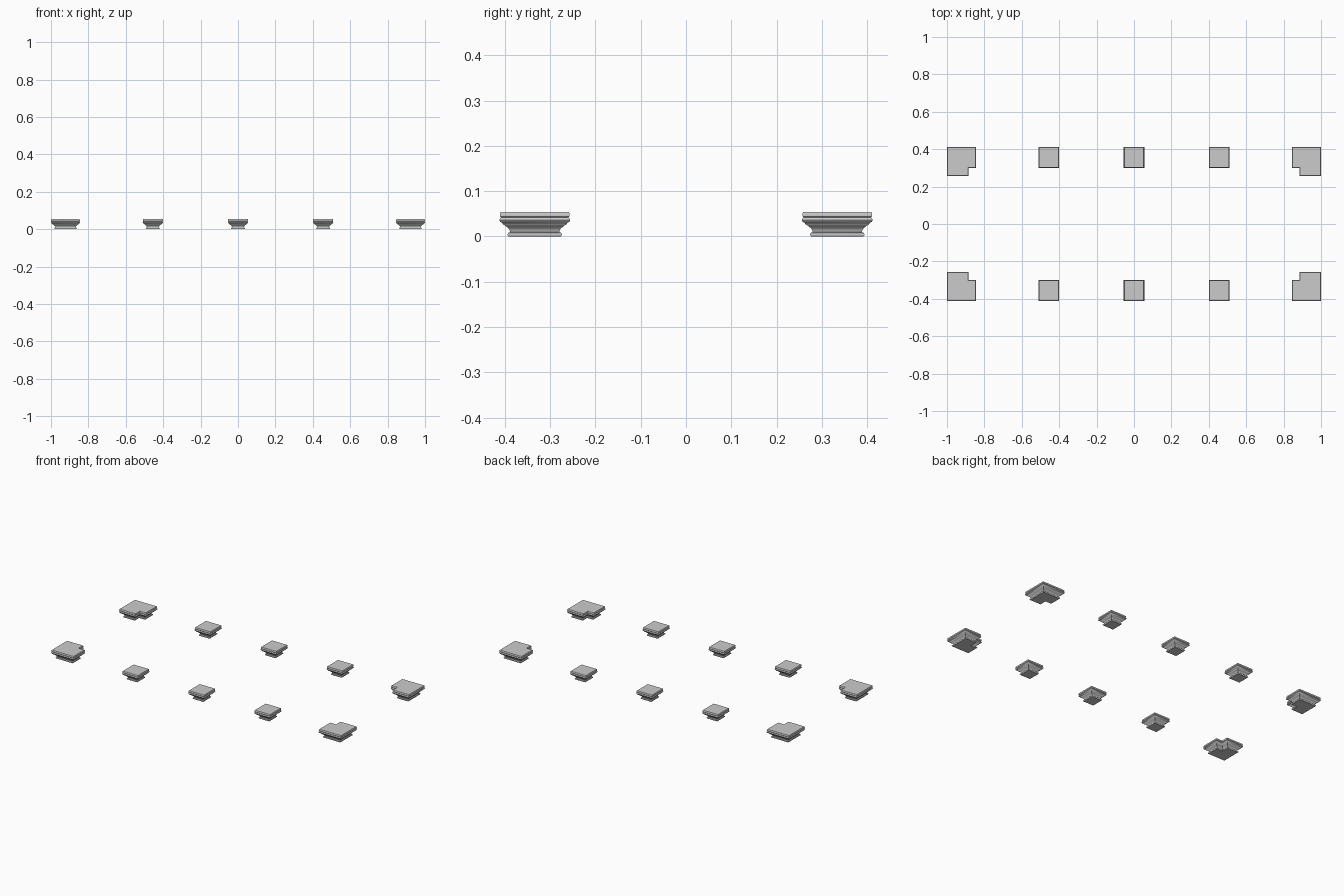
import bpy, bmesh, math
from mathutils import Vector

if "Cube" in bpy.data.objects:
    bpy.data.objects.remove(bpy.data.objects["Cube"])

# Moulding section: (inset from outer edge, height), bottom to top
PROFILE = [
    (0.0205, 0.0), (0.0185, 0.002), (0.018, 0.005), (0.0195, 0.008),   # base bead
    (0.0235, 0.0095), (0.023, 0.013), (0.020, 0.018), (0.014, 0.023),  # cove
    (0.0075, 0.027), (0.006, 0.030),                                   # fillet
    (0.002, 0.032), (0.0, 0.036), (0.001, 0.040), (0.0035, 0.042),     # round
    (0.0015, 0.044), (0.001, 0.051), (0.003, 0.054),                   # top slab
]


def inset(outline, d):
    """Mitred inward offset of a counter-clockwise outline."""
    pts = [Vector(p) for p in outline]
    out = []
    for i, p in enumerate(pts):
        a = (p - pts[i - 1]).normalized()
        b = (pts[(i + 1) % len(pts)] - p).normalized()
        out.append(p + d * (Vector((-a.y, a.x)) + Vector((-b.y, b.x))))
    return out


def capital(name, outline, sx, sy):
    """Sweep the moulding round an outline, mirrored into its quadrant."""
    bm = bmesh.new()
    rings = [[bm.verts.new((p.x * sx, p.y * sy, z)) for p in inset(outline, d)]
             for d, z in PROFILE]
    n = len(outline)
    for low, high in zip(rings, rings[1:]):
        for i in range(n):
            j = (i + 1) % n
            bm.faces.new((low[i], low[j], high[j], high[i]))
    bm.faces.new(rings[-1])
    bm.faces.new(rings[0][::-1])
    bmesh.ops.recalc_face_normals(bm, faces=bm.faces)
    mesh = bpy.data.meshes.new(name)
    bm.to_mesh(mesh)
    bm.free()
    obj = bpy.data.objects.new(name, mesh)
    bpy.context.collection.objects.link(obj)
    obj.select_set(True)
    bpy.context.view_layer.objects.active = obj


def square(cx):
    return [(cx - 0.055, 0.300), (cx + 0.055, 0.300),
            (cx + 0.055, 0.412), (cx - 0.055, 0.412)]


# L-shaped corner outline, notched on the inner side
CORNER = [(0.885, 0.256), (1.0, 0.256), (1.0, 0.412),
          (0.844, 0.412), (0.844, 0.299), (0.885, 0.299)]

for sy, row in ((-1, "front"), (1, "back")):
    for sx, side in ((-1, "left"), (1, "right")):
        capital(f"{row}_{side}_corner_capital", CORNER, sx, sy)
        capital(f"{row}_{side}_column_capital", square(0.455), sx, sy)
    capital(f"{row}_middle_column_capital", square(0.0), 1, sy)

bpy.ops.object.shade_smooth_by_angle(angle=math.radians(40))
